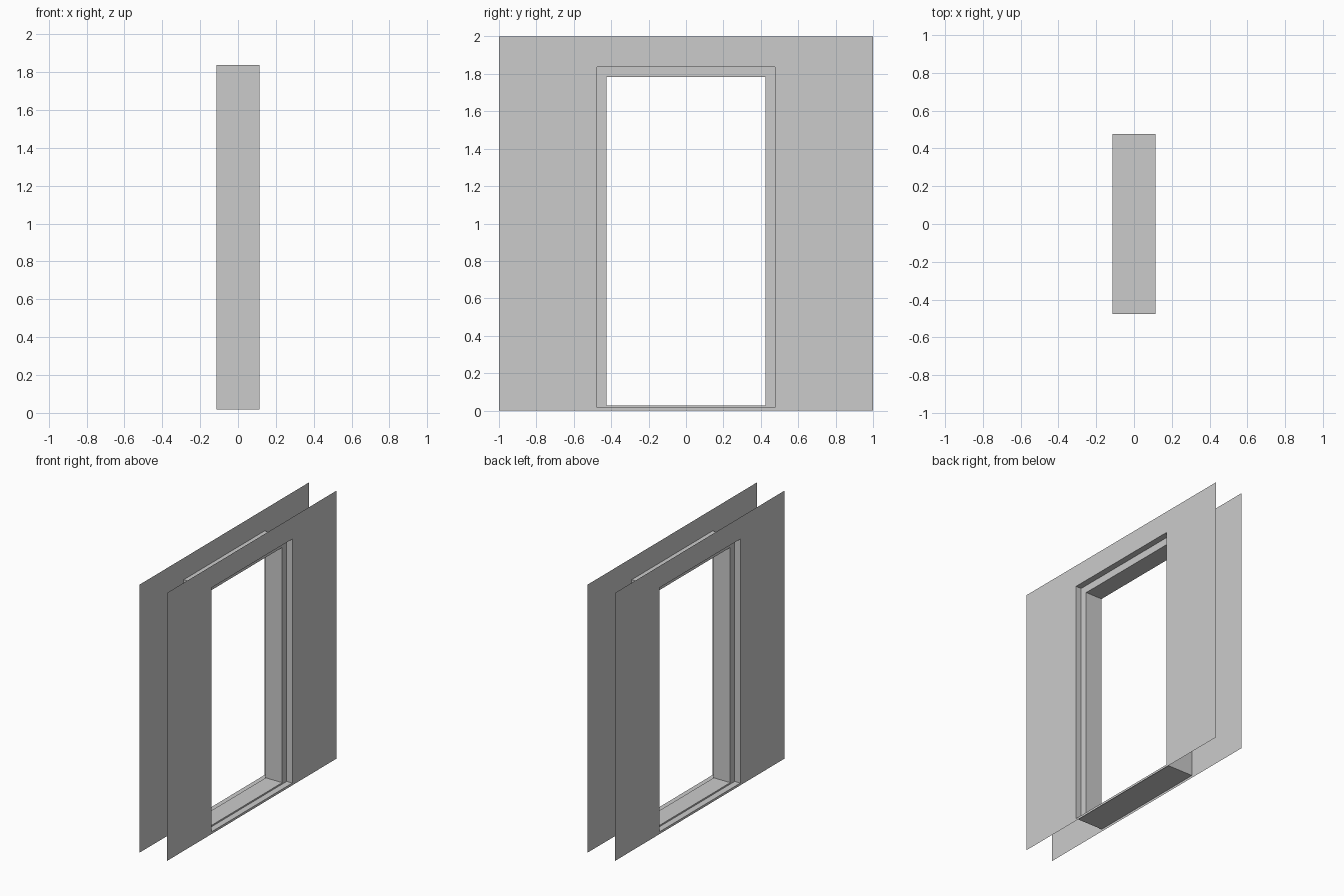
import bpy
import bmesh

if "Cube" in bpy.data.objects:
    bpy.data.objects.remove(bpy.data.objects["Cube"])

WALL_X = 0.114    # wall sheets sit at +/- this
STEP_X = 0.068    # half depth of the inner frame


def rect(half_y, z0, z1):
    return [(-half_y, z0), (half_y, z0), (half_y, z1), (-half_y, z1)]


WALL = rect(1.0, 0.0, 2.0)
HOLE = rect(0.477, 0.017, 1.838)
OPENING = rect(0.424, 0.028, 1.783)


def rails_object(name, rails, closed=False):
    """Bridge a series of rectangles, each given as (x, rectangle)."""
    bm = bmesh.new()
    loops = [[bm.verts.new((x, y, z)) for y, z in r] for x, r in rails]
    pairs = list(zip(loops, loops[1:]))
    if closed:
        pairs.append((loops[-1], loops[0]))
    for a, b in pairs:
        for i in range(4):
            j = (i + 1) % 4
            bm.faces.new((a[i], a[j], b[j], b[i]))
    mesh = bpy.data.meshes.new(name)
    bm.to_mesh(mesh)
    bm.free()
    obj = bpy.data.objects.new(name, mesh)
    bpy.context.collection.objects.link(obj)
    return obj


# Thin wall sheets with a doorway cut out, facing outwards
rails_object("wall_panel_right", [(WALL_X, WALL), (WALL_X, HOLE)])
rails_object("wall_panel_left", [(-WALL_X, HOLE), (-WALL_X, WALL)])

# Thin reveals leading from each wall to the frame
rails_object("reveal_right", [(WALL_X, HOLE), (STEP_X, HOLE)])
rails_object("reveal_left", [(-STEP_X, HOLE), (-WALL_X, HOLE)])

# Solid inner frame with jambs, head and low sill
rails_object("door_frame", [(STEP_X, HOLE), (STEP_X, OPENING),
                            (-STEP_X, OPENING), (-STEP_X, HOLE)], closed=True)
